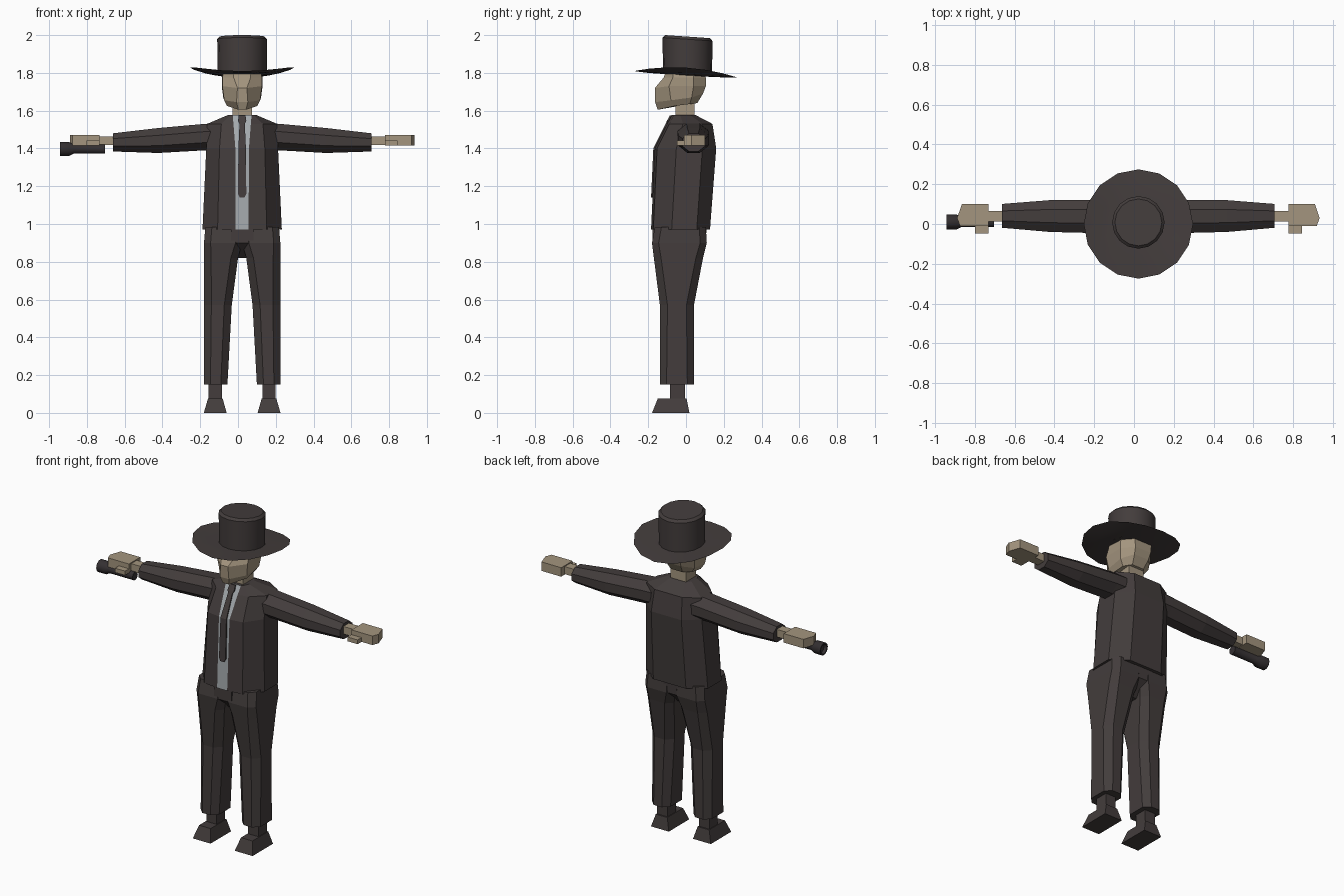
import bpy, bmesh, math

if "Cube" in bpy.data.objects:
    bpy.data.objects.remove(bpy.data.objects["Cube"])

CX = 0.022  # body centre line


def material(name, rgb):
    m = bpy.data.materials.new(name)
    m.diffuse_color = (*rgb, 1)
    m.use_nodes = True
    m.node_tree.nodes["Principled BSDF"].inputs["Base Color"].default_value = m.diffuse_color
    return m


SUIT = material("charcoal cloth", (0.056, 0.046, 0.045))
SKIN = material("tan skin", (0.37, 0.30, 0.21))
SHIRT = material("pale grey shirt", (0.37, 0.40, 0.42))
METAL = material("dark metal", (0.034, 0.029, 0.031))


def loft(name, rings, mats, caps=True, rule=None, smooth=None):
    """Skin a list of equal-length point rings; rule(column) picks a material."""
    bm = bmesh.new()
    vs = [[bm.verts.new(p) for p in r] for r in rings]
    n = len(rings[0])
    for a, b in zip(vs, vs[1:]):
        for i in range(n):
            j = (i + 1) % n
            f = bm.faces.new((a[i], a[j], b[j], b[i]))
            f.material_index = rule(i) if rule else 0
    if caps:
        bm.faces.new(vs[0])
        bm.faces.new(vs[-1])
    bmesh.ops.recalc_face_normals(bm, faces=bm.faces)
    me = bpy.data.meshes.new(name)
    bm.to_mesh(me)
    bm.free()
    ob = bpy.data.objects.new(name, me)
    bpy.context.collection.objects.link(ob)
    for m in mats:
        me.materials.append(m)
    if smooth:
        bpy.ops.object.select_all(action='DESELECT')
        ob.select_set(True)
        bpy.context.view_layer.objects.active = ob
        bpy.ops.object.shade_smooth_by_angle(angle=math.radians(smooth))
    return ob


def mirrored(half):
    """Full ring from its right half, listed front to back."""
    return ([(CX + x, y, z) for x, y, z in half]
            + [(CX - x, y, z) for x, y, z in reversed(half)])


def rect(x0, x1, y0, y1, z):
    return [(x0, y0, z), (x1, y0, z), (x1, y1, z), (x0, y1, z)]


# Jacket with the shirt showing as the front centre column
torso = []
for z, w, yf, yb, s, fx in [(0.97, 0.21, -0.185, 0.127, 0.034, 0.13),
                            (1.40, 0.19, -0.165, 0.16, 0.036, 0.12),
                            (1.53, 0.185, -0.10, 0.14, 0.046, 0.11),
                            (1.577, 0.075, -0.075, 0.05, 0.05, 0.06)]:
    m = (yf + yb) / 2
    d = (yb - yf) / 2
    torso.append(mirrored([(s, yf, z), (fx, yf + 0.012, z), (w, m - 0.3 * d, z),
                           (w, m + 0.55 * d, z), (fx * 0.85, yb, z)]))
loft("jacket", torso, [SUIT, SHIRT], rule=lambda i: 1 if i == 9 else 0)

# Tie lying on the shirt
loft("tie", [rect(CX - w, CX + w, y - 0.008, y + 0.004, z) for z, w, y in
             [(1.14, 0.012, -0.177), (1.16, 0.022, -0.176), (1.40, 0.020, -0.165),
              (1.53, 0.014, -0.10), (1.545, 0.022, -0.094), (1.575, 0.018, -0.077)]], [SUIT])

# Neck and head
loft("neck", [rect(CX - 0.052, CX + 0.052, -0.055, 0.045, z) for z in (1.54, 1.66)], [SKIN])
loft("head", [mirrored(h) for h in [
    [(0.02, -0.15, 1.605), (0.08, -0.06, 1.625), (0.075, 0.02, 1.635), (0.04, 0.06, 1.64)],
    [(0.03, -0.163, 1.645), (0.095, -0.08, 1.655), (0.10, 0.03, 1.67), (0.05, 0.09, 1.69)],
    [(0.025, -0.165, 1.72), (0.105, -0.09, 1.73), (0.108, 0.04, 1.73), (0.055, 0.105, 1.73)],
    [(0.045, -0.118, 1.775), (0.105, -0.07, 1.775), (0.108, 0.04, 1.775), (0.06, 0.105, 1.775)],
    [(0.045, -0.11, 1.80), (0.10, -0.07, 1.80), (0.10, 0.04, 1.80), (0.06, 0.10, 1.79)]]], [SKIN])


# Hat: tilted crown and a brim curled up at the sides
def hat_ring(r, z, tilt, curl=0.0, yc=0.008, n=16):
    out = []
    for k in range(n):
        a = 2 * math.pi * k / n
        out.append((CX + r * math.cos(a), yc + r * math.sin(a),
                    z - tilt * math.sin(a) + curl * math.cos(a) ** 2))
    return out


loft("hat_crown", [hat_ring(0.13, 1.79, 0.010), hat_ring(0.132, 1.978, 0.009),
                   hat_ring(0.118, 1.992, 0.008)], [SUIT], smooth=35)
loft("hat_brim", [hat_ring(0.10, 1.786, 0.006), hat_ring(0.20, 1.788, 0.012, 0.014, 0.0),
                  hat_ring(0.275, 1.792, 0.0175, 0.036, 0.0),
                  hat_ring(0.20, 1.797, 0.012, 0.014, 0.0), hat_ring(0.12, 1.799, 0.008)],
     [SUIT], smooth=35)

# Trouser seat between the legs
seat = [(-0.178, 0.97), (-0.178, 0.90), (-0.09, 0.82), (0.02, 0.82), (0.105, 0.90), (0.108, 0.97)]
loft("trouser_seat", [[(CX + x, y, z) for y, z in seat] for x in (-0.06, 0.06)], [SUIT])

for side, label in ((1, "left"), (-1, "right")):
    def flip(ring):
        return [(CX + side * x, y, z) for x, y, z in ring]

    # Trouser leg with chamfered corners
    rings = []
    for z, x0, x1, y0, y1, c in [(0.985, 0.0, 0.195, -0.165, 0.105, 0.035),
                                 (0.90, 0.0, 0.202, -0.18, 0.11, 0.035),
                                 (0.82, 0.022, 0.202, -0.17, 0.09, 0.038),
                                 (0.57, 0.055, 0.203, -0.138, 0.042, 0.040),
                                 (0.15, 0.078, 0.203, -0.138, 0.042, 0.035)]:
        rings.append(flip([(x0 + c, y0, z), (x1 - c, y0, z), (x1, y0 + c, z), (x1, y1 - c, z),
                           (x1 - c, y1, z), (x0 + c, y1, z), (x0, y1 - c, z), (x0, y0 + c, z)]))
    loft(label + "_trouser_leg", rings, [SUIT])

    # Ankle and wedge shoe
    loft(label + "_ankle", [flip(rect(0.107, 0.177, -0.085, -0.005, z)) for z in (0.07, 0.17)], [SUIT])
    loft(label + "_shoe", [flip(rect(0.082, 0.203, -0.18, 0.018, 0.0)),
                           flip(rect(0.103, 0.181, -0.15, 0.003, 0.075))], [SUIT])

    # Sleeve
    rings = []
    for x, yc, zc, ry, rz in [(0.13, 0.038, 1.462, 0.084, 0.072), (0.20, 0.038, 1.460, 0.084, 0.070),
                              (0.445, 0.040, 1.442, 0.080, 0.066), (0.685, 0.041, 1.432, 0.060, 0.048)]:
        ring = []
        for k in range(8):
            a = math.pi / 8 + k * math.pi / 4
            q = 1 / math.cos(math.pi / 8)
            ring.append((x, yc + q * ry * math.cos(a), zc + q * rz * math.sin(a)))
        rings.append(flip(ring))
    loft(label + "_sleeve", rings, [SUIT])

    # Wrist, hand and thumb
    loft(label + "_wrist", [flip(rect(0.66, 0.76, 0.012, 0.066, z)) for z in (1.418, 1.464)], [SKIN])
    palm = [(0.71, 0.01), (0.755, -0.01), (0.897, -0.01), (0.912, 0.03), (0.888, 0.10),
            (0.755, 0.10), (0.71, 0.066)]
    palm = palm[1:-1]
    loft(label + "_hand", [flip([(x, y, z) for x, y in palm]) for z in (1.415, 1.47)], [SKIN])
    loft(label + "_thumb", [flip(rect(0.755, 0.823, -0.048, 0.0, z)) for z in (1.415, 1.441)], [SKIN])

# Torch held under one hand, with a hollow flared end
torch = []
for x, r in [(-0.705, 0.026), (-0.87, 0.026), (-0.893, 0.038), (-0.943, 0.038),
             (-0.943, 0.030), (-0.925, 0.026)]:
    torch.append([(x, 0.01 + r * math.cos(k * math.pi / 5), 1.397 + r * math.sin(k * math.pi / 5))
                  for k in range(10)])
loft("torch", torch, [METAL], smooth=40)
